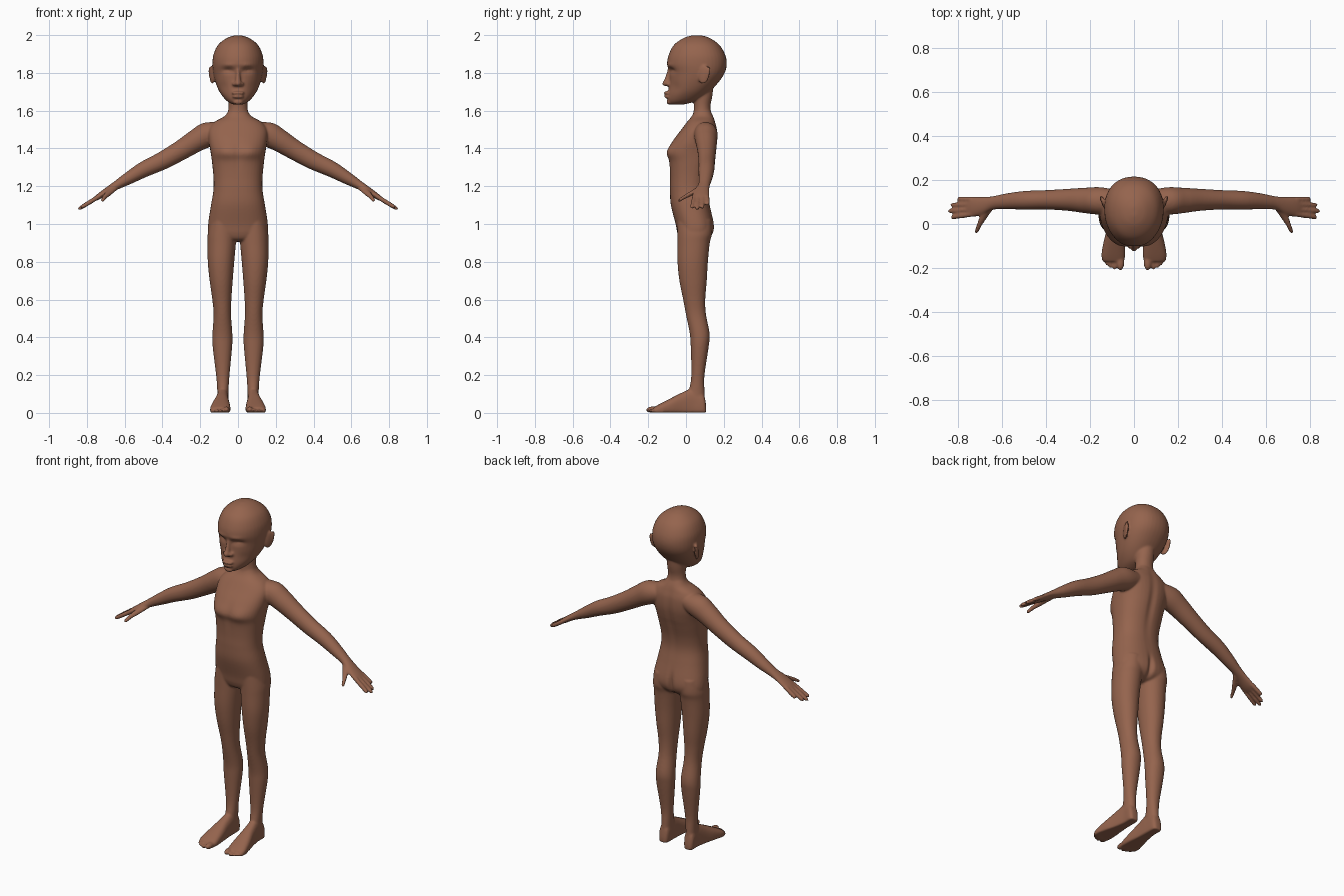
import bpy, bmesh, math
from mathutils import Vector, Matrix

bm = bmesh.new()
X, Y, Z = Vector((1, 0, 0)), Vector((0, 1, 0)), Vector((0, 0, 1))
ARM_UP = Vector((0.5, 0, 0.866))


def spline(rows, steps=5):
    """Catmull-Rom through rows of numbers."""
    out = []
    for i in range(len(rows) - 1):
        p = [rows[max(0, min(len(rows) - 1, i + k))] for k in (-1, 0, 1, 2)]
        for s in range(steps):
            t = s / steps
            out.append([0.5 * (2 * b + (c - a) * t + (2 * a - 5 * b + 4 * c - d) * t * t
                               + (3 * b - a - 3 * c + d) * t ** 3) for a, b, c, d in zip(*p)])
    return out + [list(rows[-1])]


def loft(rows, u, v, power=1.0, mirror=False, floor=None, egg=0.0):
    """Rows are centre x, y, z and two radii along u and v."""
    n = 40
    for side in ((1, -1) if mirror else (1,)):
        rings = []
        for x, y, z, ru, rv in spline(rows):
            ring = []
            for k in range(n):
                a = 2 * math.pi * k / n
                c, s = math.cos(a), math.sin(a)
                c = math.copysign(abs(c) ** power, c) * (1 + egg * s)
                s = math.copysign(abs(s) ** power, s)
                p = Vector((x, y, z)) + u * (max(ru, .001) * c) + v * (max(rv, .001) * s)
                if floor is not None:
                    p.z = max(p.z, floor)
                ring.append(bm.verts.new((p.x * side, p.y, p.z)))
            rings.append(ring)
        faces = [bm.faces.new(rings[0]), bm.faces.new(rings[-1])]
        for a, b in zip(rings, rings[1:]):
            for k in range(n):
                faces.append(bm.faces.new((a[k], a[(k + 1) % n], b[(k + 1) % n], b[k])))
        bmesh.ops.recalc_face_normals(bm, faces=faces)


def upright(rows):
    """(z, x min, x max, y front, y back) to loft rows."""
    return [((a + b) / 2, (f + k) / 2, z, (b - a) / 2, (k - f) / 2) for z, a, b, f, k in rows]


def blob(centre, size, rot=(0, 0, 0), mirror=False):
    for side in ((1, -1) if mirror else (1,)):
        m = Matrix.Translation((centre[0] * side, centre[1], centre[2]))
        m = m @ Matrix.Rotation(rot[2] * side, 4, 'Z') @ Matrix.Rotation(rot[0], 4, 'X')
        bmesh.ops.create_uvsphere(bm, u_segments=20, v_segments=12, radius=1,
                                  matrix=m @ Matrix.Diagonal((*size, 1)))


# Torso
torso = [(1.60, .05, .045, .13), (1.57, .072, .03, .145), (1.54, .125, .005, .155),
         (1.50, .155, -.025, .165), (1.44, .155, -.07, .166), (1.38, .145, -.1, .155),
         (1.33, .138, -.09, .14), (1.25, .13, -.085, .118), (1.18, .13, -.085, .112),
         (1.10, .143, -.08, .126), (1.0, .158, -.055, .148), (.95, .155, -.045, .142),
         (.92, .12, -.03, .115), (.907, .07, .0, .08)]
loft(upright([(z, -w, w, f, b) for z, w, f, b in torso]), X, Y, 0.85)

# Neck
loft(upright([(1.78, -.055, .055, .03, .15), (1.68, -.052, .052, .035, .14),
              (1.62, -.05, .05, .042, .13), (1.56, -.06, .06, .035, .14),
              (1.5, -.07, .07, .03, .14)]), X, Y)

# Head
head = [(1.999, .015, .035, .08), (1.985, .058, -.012, .125), (1.95, .104, -.062, .175),
        (1.90, .129, -.09, .206), (1.85, .135, -.1, .216), (1.80, .131, -.088, .205),
        (1.75, .119, -.088, .172), (1.70, .098, -.094, .125), (1.66, .068, -.098, .075),
        (1.64, .042, -.092, .02), (1.632, .02, -.08, -.02)]
loft(upright([(z, -w, w, f, b) for z, w, f, b in head]), X, Y, 0.93, egg=.06)

# Nose, lips and chin
loft([(0, -.083, 1.84, .011, .012), (0, -.088, 1.80, .011, .015), (0, -.095, 1.765, .014, .02),
      (0, -.1, 1.742, .018, .027), (0, -.098, 1.73, .012, .017)], X, Y)
blob((.018, -.094, 1.741), (.013, .014, .011), mirror=True)
blob((0, -.099, 1.694), (.036, .019, .009))
blob((0, -.097, 1.674), (.031, .019, .009))
blob((0, -.088, 1.645), (.026, .016, .013))

# Ears
blob((.138, .095, 1.79), (.009, .032, .05), (-.2, 0, -.35), True)
blob((.147, .115, 1.80), (.009, .012, .036), (-.2, 0, -.35), True)

# Legs
loft(upright([(1.02, .012, .148, -.045, .135), (.95, .008, .16, -.045, .138),
              (.90, .011, .161, -.045, .126), (.80, .02, .16, -.045, .116),
              (.70, .028, .15, -.035, .11), (.60, .035, .136, -.015, .102),
              (.52, .037, .129, .0, .106), (.42, .03, .135, .02, .125),
              (.35, .031, .134, .025, .12), (.20, .045, .116, .028, .098),
              (.12, .05, .11, .016, .098), (.04, .052, .11, .0, .102)]), X, Y, 0.95, True)

# Feet
foot = [(.107, .068, .098, .035), (.092, .053, .111, .10), (.04, .05, .112, .13),
        (-.02, .048, .122, .108), (-.08, .042, .138, .078), (-.14, .04, .148, .047),
        (-.17, .045, .142, .03)]
loft([((a + b) / 2, y, h * .4, (b - a) / 2, h * .6) for y, a, b, h in foot], X, Z, 0.8, True, .002)

# Toes
for x, y, r in ((.062, -.208, .018), (.089, -.207, .011), (.107, -.199, .011),
                (.123, -.188, .01), (.138, -.173, .01)):
    blob((x, y + .032, r * .95), (r, .036, r * .95), mirror=True)

# Arms and palms
loft([(.06, .1, 1.50, .05, .045), (.15, .105, 1.478, .062, .066), (.22, .107, 1.442, .058, .06),
      (.30, .11, 1.392, .05, .053), (.40, .11, 1.335, .044, .048), (.50, .108, 1.288, .042, .042),
      (.58, .103, 1.242, .036, .033), (.64, .096, 1.207, .031, .024), (.685, .084, 1.18, .039, .019),
      (.73, .078, 1.15, .046, .016), (.755, .077, 1.134, .043, .012)], Y, ARM_UP, 1, True)

# Fingers
for base, tip_x, tip_y, tip_z in ((.112, .803, .114, 1.103), (.09, .833, .086, 1.085),
                                  (.067, .845, .059, 1.078), (.045, .832, .031, 1.086)):
    a, b = Vector((.735, base, 1.147)), Vector((tip_x, tip_y, tip_z))
    loft([(*a.lerp(b, t), r, r) for t, r in ((0, .012), (.5, .012), (.9, .0105), (.98, .007), (1.02, .002))],
         Y, ARM_UP, 1, True)

# Thumbs
loft([(.655, .075, 1.19, .02, .015), (.685, .03, 1.163, .018, .014), (.705, -.008, 1.143, .012, .012),
      (.716, -.034, 1.127, .01, .01), (.719, -.042, 1.123, .004, .004)], X, Z, 1, True)

me = bpy.data.meshes.new("figure_body")
bm.to_mesh(me)
bm.free()
body = bpy.data.objects.new("figure_body", me)
bpy.context.collection.objects.link(body)
bpy.context.view_layer.objects.active = body
body.select_set(True)

# Fuse all parts into one skin and soften the joins
rm = body.modifiers.new("fuse", 'REMESH')
rm.mode = 'VOXEL'
rm.voxel_size = 0.0058
bpy.ops.object.modifier_apply(modifier="fuse")

# Sculpted hollows and swellings: centre, radii, push along y
dents = [((.052, -.08, 1.812), (.03, .06, .014), .016), ((.055, -.075, 1.806), (.018, .06, .006), -.006),
         ((.05, -.09, 1.842), (.035, .06, .01), -.005), ((.075, -.05, 1.72), (.03, .06, .03), .006),
         ((0, .15, 1.36), (.02, .06, .17), -.008), ((0, .15, .97), (.013, .07, .06), -.02),
         ((.07, -.09, 1.385), (.045, .06, .04), -.008), ((0, -.09, 1.36), (.02, .05, .08), .004)]
for v in body.data.vertices:
    for c, r, push in dents:
        d = sum(((q - p) / s) ** 2 for p, q, s in zip(c, (abs(v.co.x), v.co.y, v.co.z), r))
        if d < 9:
            v.co.y += push * math.exp(-d)

sm = body.modifiers.new("soften", 'SMOOTH')
sm.factor = 0.5
sm.iterations = 5
bpy.ops.object.modifier_apply(modifier="soften")

# Skin colour
skin = bpy.data.materials.new("warm brown skin")
skin.diffuse_color = (0.30, 0.127, 0.075, 1)
body.data.materials.clear()
body.data.materials.append(skin)
bpy.ops.object.shade_smooth()
